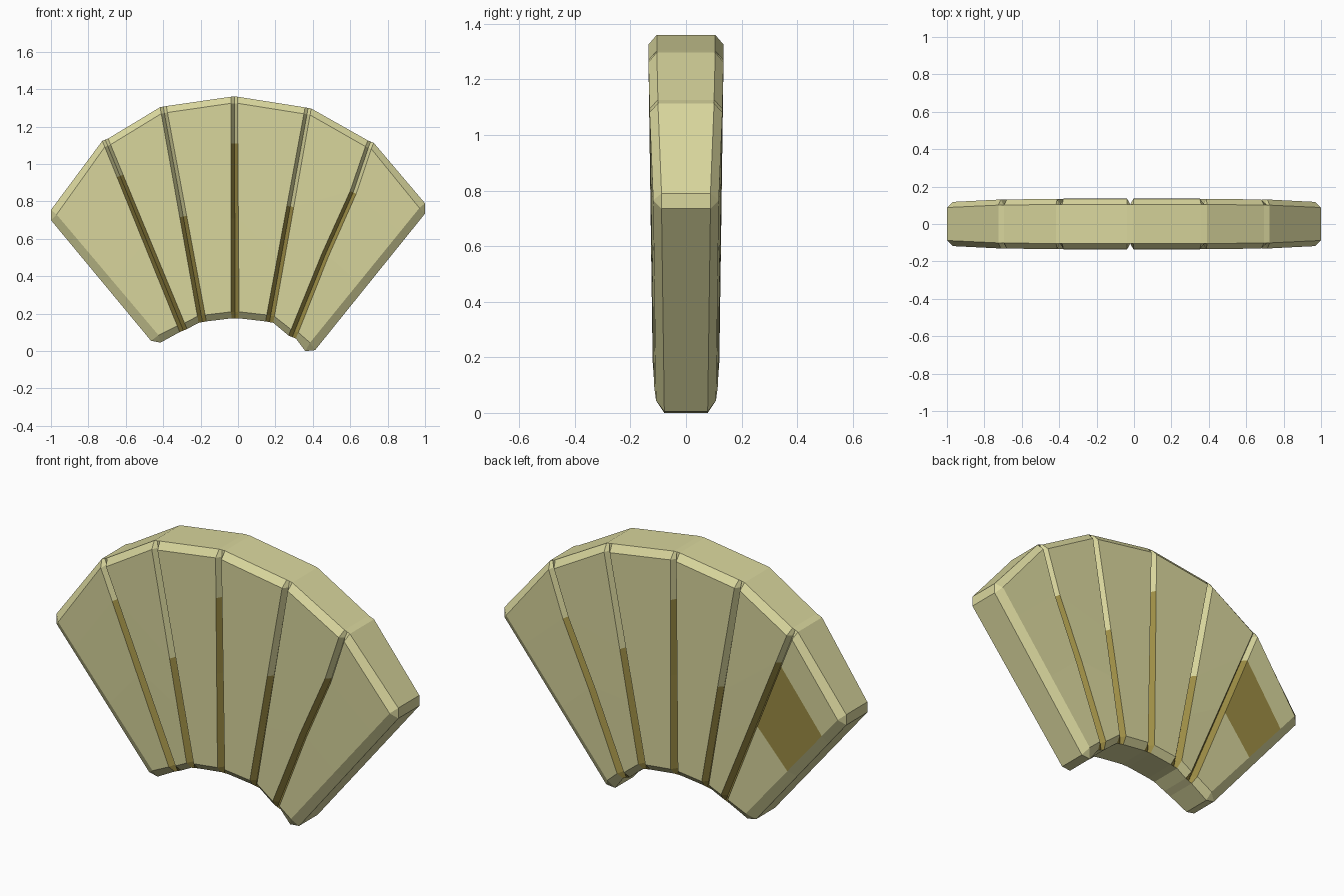
import bpy, bmesh
from mathutils import Vector

if "Cube" in bpy.data.objects:
    bpy.data.objects.remove(bpy.data.objects["Cube"])

BEVEL = 0.03      # depth of edge chamfers and grooves
EDGE = 0.035      # width of the rim chamfer
HALF_GROOVE = 0.021


def material(name, rgb):
    m = bpy.data.materials.new(name)
    m.diffuse_color = (*rgb, 1)
    m.use_nodes = True
    m.node_tree.nodes["Principled BSDF"].inputs["Base Color"].default_value = m.diffuse_color
    return m


shell_mat = material("pale_shell", (0.70, 0.68, 0.34))
dark_mat = material("dark_groove", (0.34, 0.27, 0.06))


def column(rim_in, edge_in, edge_out, rim_out, h_in, h_out, brk, depth=0.0, bend=0.0):
    """Radial line of (x, z, half thickness), from inner rim to outer rim."""
    a, b, c, d = (Vector(p) for p in (rim_in, edge_in, edge_out, rim_out))
    low = h_in - BEVEL, h_out - BEVEL
    rows = [(a.x, a.y, low[0])]
    span = (d - a).length
    for t in (None, brk * 0.57, brk, 1.0):
        if t is None:
            p, k = b, 0.0
        elif t == 1.0:
            p, k = c, 1.0
        else:
            p, k = a.lerp(d, t), t
            if depth < BEVEL and a != b:
                k = (p - b).length / (c - b).length
                p = b.lerp(c, k)
            if t == brk:
                p = p + Vector((bend, 0))
        rows.append((p.x, p.y, h_in + (h_out - h_in) * k - depth))
    rows.append((d.x, d.y, low[1]))
    return rows


def groove(p, q, h_in, h_out, brk, bend=0.0):
    """Three columns forming a V groove between two ribs."""
    p, q = Vector(p), Vector(q)
    d = (q - p).normalized()
    side = Vector((d.y, -d.x)) * HALF_GROOVE
    cols = []
    for s in (-1, 0, 1):
        a, b = p + side * s, q + side * s * 0.8
        cols.append(column(a, a + d * EDGE, b - d * EDGE, b, h_in, h_out,
                           brk, BEVEL if s == 0 else 0.0, bend))
    return cols


def end(wall_in, wall_out, rim_in, rim_out, face_in, face_out):
    """Side wall column and the chamfered face column beside it."""
    wall = column(wall_in, wall_in, wall_out, wall_out, 0.108, 0.118, 0.8, BEVEL)
    face = column(rim_in, face_in, face_out, rim_out, 0.108, 0.118, 0.8)
    return [wall, face]


# Radial layout: left end, five grooves, right end
cols = end((-0.465, 0.055), (-1.0, 0.70), (-0.415, 0.045), (-1.0, 0.755),
           (-0.425, 0.085), (-0.97, 0.73))
grooves = [((-0.292, 0.11), (-0.71, 1.13), 0.115, 0.131, 0.81, 0),
           ((-0.19, 0.155), (-0.40, 1.307), 0.12, 0.135, 0.49, 0),
           ((-0.015, 0.175), (-0.02, 1.36), 0.12, 0.135, 0.79, 0),
           ((0.168, 0.155), (0.375, 1.30), 0.12, 0.135, 0.54, 0),
           ((0.29, 0.075), (0.71, 1.12), 0.115, 0.131, 0.74, 0.015)]
groove_cells = set()
for g in grooves:
    groove_cells |= {len(cols), len(cols) + 1}
    cols += groove(*g)
cols += end((0.412, 0.005), (1.0, 0.735), (0.36, 0.0), (1.0, 0.79),
            (0.385, 0.045), (0.97, 0.765))[::-1]

# Front and back sheets
bm = bmesh.new()
sheets = [[[bm.verts.new((x, s * y, z)) for x, z, y in c] for c in cols] for s in (-1, 1)]
last = len(cols) - 1
for si, sheet in enumerate(sheets):
    for i in range(last):
        for r in range(5):
            f = bm.faces.new((sheet[i][r], sheet[i + 1][r], sheet[i + 1][r + 1], sheet[i][r + 1]))
            patch = si == 1 and i == 1 and r == 2      # dark panel on the back
            f.material_index = int(patch or (i in groove_cells and r < 3))

# Rim walls joining the two sheets
front, back = sheets
for i in range(last):
    for r in (0, 5):
        bm.faces.new((front[i][r], front[i + 1][r], back[i + 1][r], back[i][r]))
for i in (0, last):
    for r in range(5):
        bm.faces.new((front[i][r], front[i][r + 1], back[i][r + 1], back[i][r]))

bmesh.ops.remove_doubles(bm, verts=bm.verts, dist=0.0005)
bmesh.ops.recalc_face_normals(bm, faces=bm.faces)
mesh = bpy.data.meshes.new("ribbed_fan")
bm.to_mesh(mesh)
bm.free()
mesh.materials.append(shell_mat)
mesh.materials.append(dark_mat)
bpy.context.collection.objects.link(bpy.data.objects.new("ribbed_fan", mesh))
